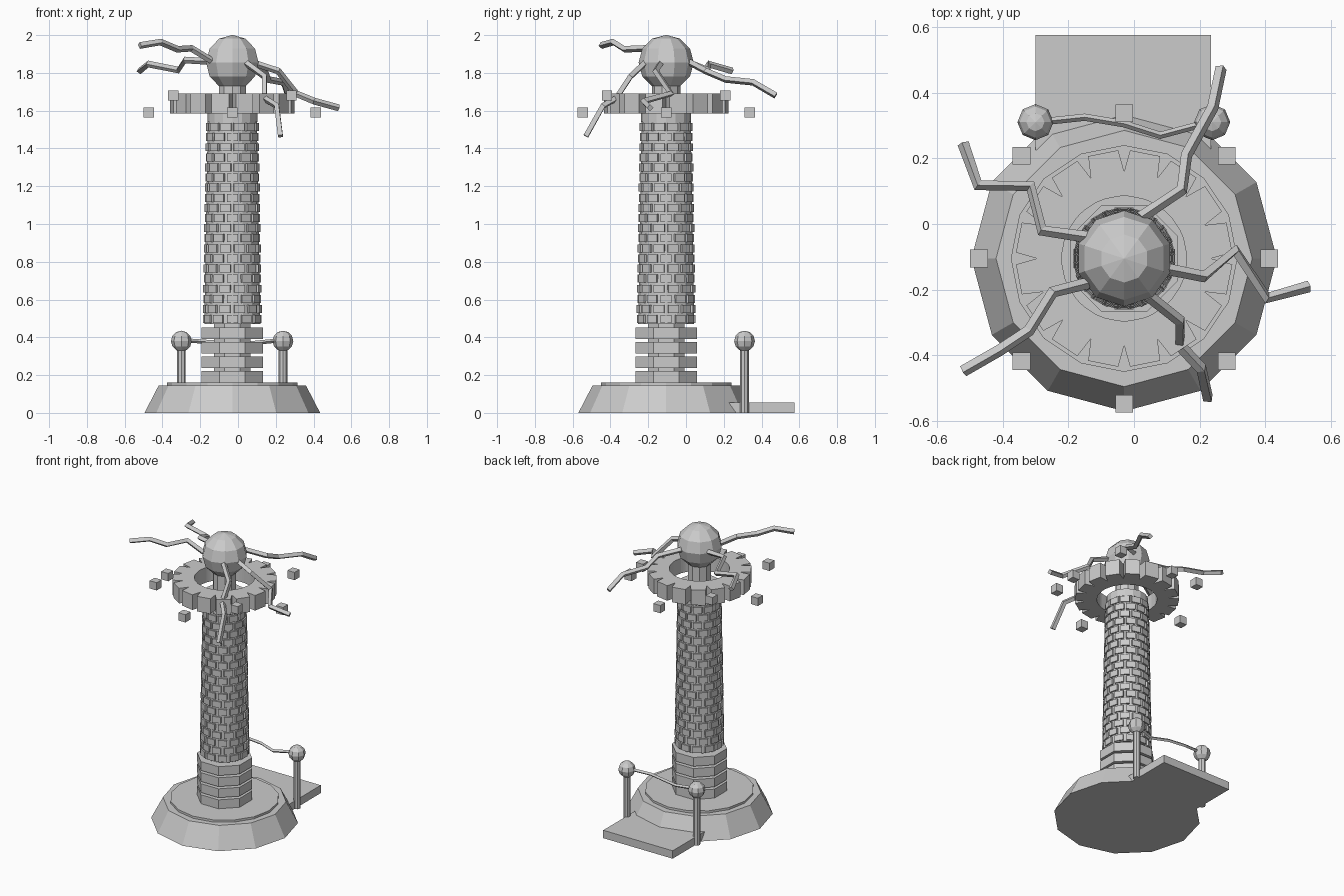
import bpy, bmesh, math
from mathutils import Vector, Matrix

if "Cube" in bpy.data.objects:
    bpy.data.objects.remove(bpy.data.objects["Cube"])

CX, CY = -0.03, -0.105   # tower axis

stone = bpy.data.materials.new("pale_grey")
stone.diffuse_color = (0.6, 0.6, 0.6, 1)
stone.use_nodes = True
stone.node_tree.nodes["Principled BSDF"].inputs["Base Color"].default_value = stone.diffuse_color


def finish(name, bm):
    bmesh.ops.recalc_face_normals(bm, faces=bm.faces)
    mesh = bpy.data.meshes.new(name)
    bm.to_mesh(mesh)
    bm.free()
    mesh.materials.append(stone)
    ob = bpy.data.objects.new(name, mesh)
    bpy.context.collection.objects.link(ob)
    return ob


def add_frustum(bm, x, y, z0, z1, r0, r1, sides, turn=0.0):
    m = Matrix.Translation((x, y, (z0 + z1) / 2)) @ Matrix.Rotation(turn, 4, 'Z')
    bmesh.ops.create_cone(bm, cap_ends=True, segments=sides, radius1=r0,
                          radius2=r1, depth=z1 - z0, matrix=m)


def frustum(name, x, y, z0, z1, r0, r1, sides, turn=0.0):
    bm = bmesh.new()
    add_frustum(bm, x, y, z0, z1, r0, r1, sides, turn)
    return finish(name, bm)


def add_box(bm, matrix, size):
    bmesh.ops.create_cube(bm, size=1, matrix=matrix @ Matrix.Diagonal((*size, 1)))


def ball(name, x, y, z, r, segments, rings):
    bm = bmesh.new()
    bmesh.ops.create_uvsphere(bm, u_segments=segments, v_segments=rings, radius=r,
                              matrix=Matrix.Translation((x, y, z)))
    return finish(name, bm)


def rod(name, points, radius):
    """Four-sided bar bent along a path."""
    cu = bpy.data.curves.new(name, 'CURVE')
    cu.dimensions = '3D'
    cu.bevel_depth = radius
    cu.bevel_resolution = 0
    cu.use_fill_caps = True
    sp = cu.splines.new('POLY')
    sp.points.add(len(points) - 1)
    for p, co in zip(sp.points, points):
        p.co = (*co, 1)
    sp.use_smooth = False
    cu.materials.append(stone)
    ob = bpy.data.objects.new(name, cu)
    bpy.context.collection.objects.link(ob)


# Base and its raised plate
frustum("base", CX, CY, 0, 0.145, 0.465, 0.39, 12)
frustum("base_plate", CX, CY, 0.14, 0.16, 0.345, 0.345, 16)

# Stacked foot discs around a narrow core
frustum("foot_core", CX, CY, 0.15, 0.48, 0.105, 0.105, 8, math.pi / 8)
bm = bmesh.new()
for i in range(4):
    z = 0.16 + i * 0.077
    add_frustum(bm, CX, CY, z, z + 0.062, 0.177, 0.177, 8, math.pi / 8)
finish("foot_discs", bm)

# Tapered column with staggered courses of bricks
frustum("column", CX, CY, 0.47, 1.55, 0.148, 0.130, 16)
bm = bmesh.new()
ROWS, BRICKS = 20, 12
for row in range(ROWS):
    t = (row + 0.5) / ROWS
    z, r = 0.47 + 1.07 * t, 0.144 - 0.018 * t
    for k in range(BRICKS):
        a = (k + 0.5 * (row % 2)) * math.tau / BRICKS
        m = (Matrix.Translation((CX, CY, z)) @ Matrix.Rotation(a, 4, 'Z')
             @ Matrix.Translation((r, 0, 0)))
        add_box(bm, m, (0.022, 0.058, 0.042))
finish("column_bricks", bm)
frustum("column_cap", CX, CY, 1.54, 1.59, 0.132, 0.132, 16)
frustum("neck", CX, CY, 1.58, 1.74, 0.075, 0.075, 10)

# Notched ring floating around the neck
TEETH = 16
outer, inner = [], []
for i in range(TEETH):
    c = i * math.tau / TEETH
    for da, r in ((-0.055, 0.33), (0, 0.265), (0.055, 0.33)):
        outer.append((r, c + da))
        inner.append((0.19, c + da * 1.5))
bm = bmesh.new()


def loop(pts, z):
    return [bm.verts.new((CX + r * math.cos(a), CY + r * math.sin(a), z)) for r, a in pts]


loops = [loop(inner, 1.585), loop(outer, 1.585), loop(outer, 1.69), loop(inner, 1.69)]
n = len(outer)
for j in range(4):
    a, b = loops[j], loops[(j + 1) % 4]
    for i in range(n):
        bm.faces.new((a[i], a[(i + 1) % n], b[(i + 1) % n], b[i]))
finish("notched_ring", bm)

# Floating cubes, alternating in height
bm = bmesh.new()
for i in range(8):
    a = i * math.tau / 8
    z = 1.68 if i % 2 else 1.59
    m = Matrix.Translation((CX + 0.442 * math.cos(a), CY + 0.442 * math.sin(a), z))
    add_box(bm, m, (0.054, 0.054, 0.054))
finish("floating_cubes", bm)

# Head ball and its crooked arms
ball("head", CX, CY, 1.855, 0.146, 10, 6)
arms = {
    "arm_back": [(0.02, 0.02, 1.855), (0.146, 0.104, 1.81), (0.16, 0.21, 1.765),
                 (0.24, 0.355, 1.75), (0.265, 0.475, 1.68)],
    "arm_right": [(0.09, -0.135, 1.85), (0.213, -0.16, 1.81), (0.308, -0.08, 1.69),
                  (0.405, -0.225, 1.65), (0.533, -0.19, 1.615)],
    "arm_front": [(0.045, -0.22, 1.85), (0.14, -0.295, 1.78), (0.14, -0.37, 1.665),
                  (0.205, -0.44, 1.625), (0.225, -0.53, 1.465)],
    "arm_front_left": [(-0.14, -0.18, 1.865), (-0.247, -0.207, 1.93), (-0.32, -0.325, 1.925),
                       (-0.41, -0.385, 1.963), (-0.52, -0.448, 1.945)],
    "arm_left": [(-0.14, -0.04, 1.86), (-0.28, -0.02, 1.868), (-0.315, 0.115, 1.815),
                 (-0.475, 0.118, 1.847), (-0.52, 0.245, 1.81)],
}
for name, pts in arms.items():
    rod(name, pts, 0.018)

# Rear platform with two posts and a rope
bm = bmesh.new()
add_box(bm, Matrix.Translation((-0.0325, 0.4, 0.0275)), (0.535, 0.35, 0.055))
finish("platform", bm)
for side, x in (("left", -0.30), ("right", 0.238)):
    frustum("post_" + side, x, 0.31, 0, 0.36, 0.023, 0.023, 8)
    ball("post_ball_" + side, x, 0.31, 0.38, 0.055, 8, 6)
rod("rope", [(-0.29, 0.31, 0.385), (-0.15, 0.325, 0.375), (-0.03, 0.305, 0.378),
             (0.08, 0.27, 0.37), (0.23, 0.31, 0.385)], 0.011)
